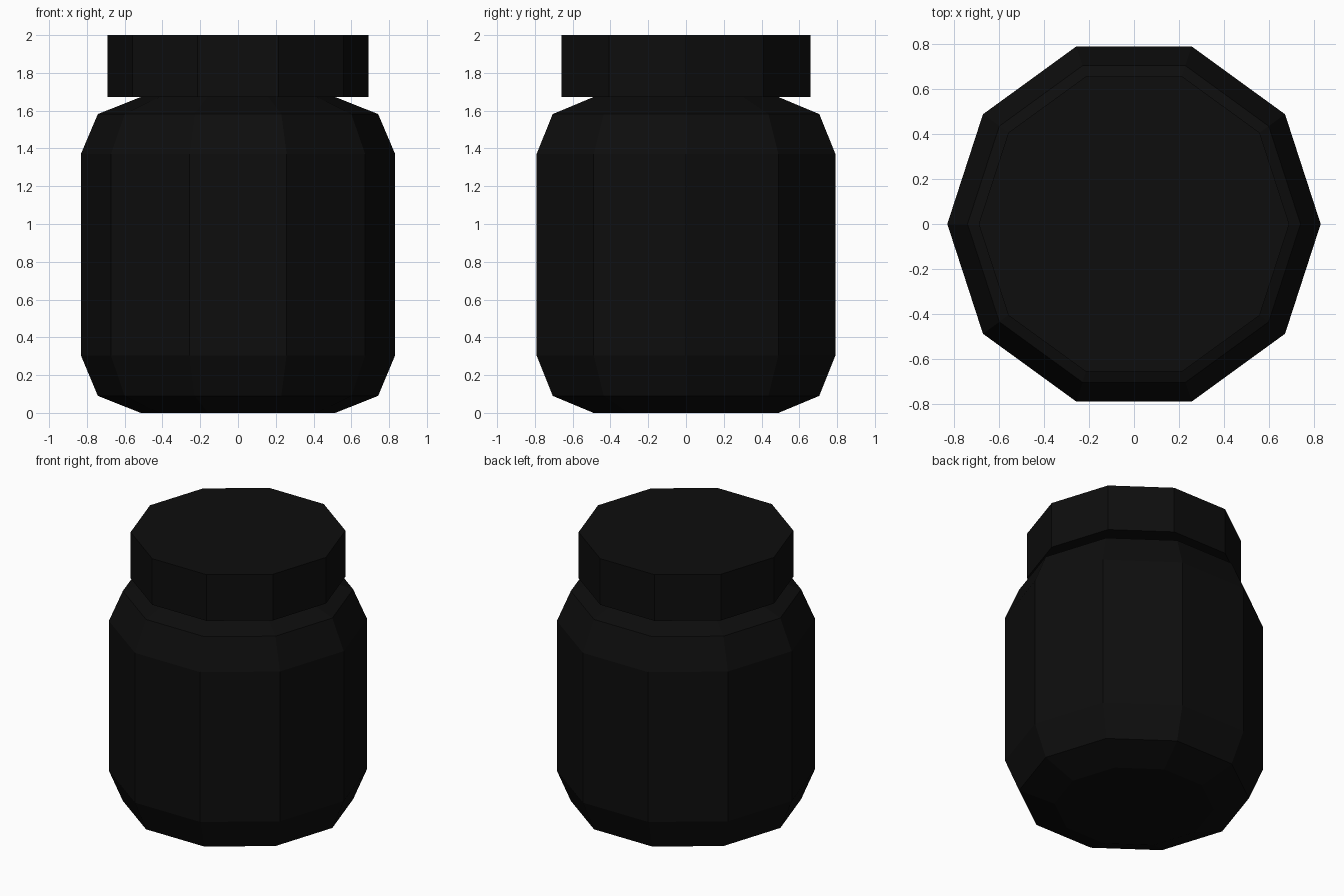
import bpy, bmesh
from math import cos, sin, tau

if "Cube" in bpy.data.objects:
    bpy.data.objects.remove(bpy.data.objects["Cube"])

SIDES = 10

black = bpy.data.materials.new("black_plastic")
black.diffuse_color = (0.004, 0.004, 0.004, 1)
black.use_nodes = True
black.node_tree.nodes["Principled BSDF"].inputs["Base Color"].default_value = black.diffuse_color


def lathe(name, profile):
    """Closed flat-faced solid from (radius, height) rings, bottom to top."""
    bm = bmesh.new()
    rings = [[bm.verts.new((r * cos(tau * i / SIDES), r * sin(tau * i / SIDES), z))
              for i in range(SIDES)] for r, z in profile]
    for low, high in zip(rings, rings[1:]):
        for i in range(SIDES):
            j = (i + 1) % SIDES
            bm.faces.new((low[i], low[j], high[j], high[i]))
    bm.faces.new(rings[0][::-1])
    bm.faces.new(rings[-1])
    mesh = bpy.data.meshes.new(name)
    bm.to_mesh(mesh)
    bm.free()
    mesh.materials.append(black)
    obj = bpy.data.objects.new(name, mesh)
    bpy.context.collection.objects.link(obj)
    return obj


# Jar body with rounded-off base and shoulder
lathe("jar_body", [(0.515, 0), (0.742, 0.09), (0.832, 0.305),
                   (0.832, 1.37), (0.742, 1.582), (0.515, 1.672)])

# Screw lid
lathe("lid", [(0.692, 1.672), (0.692, 2.0)])
